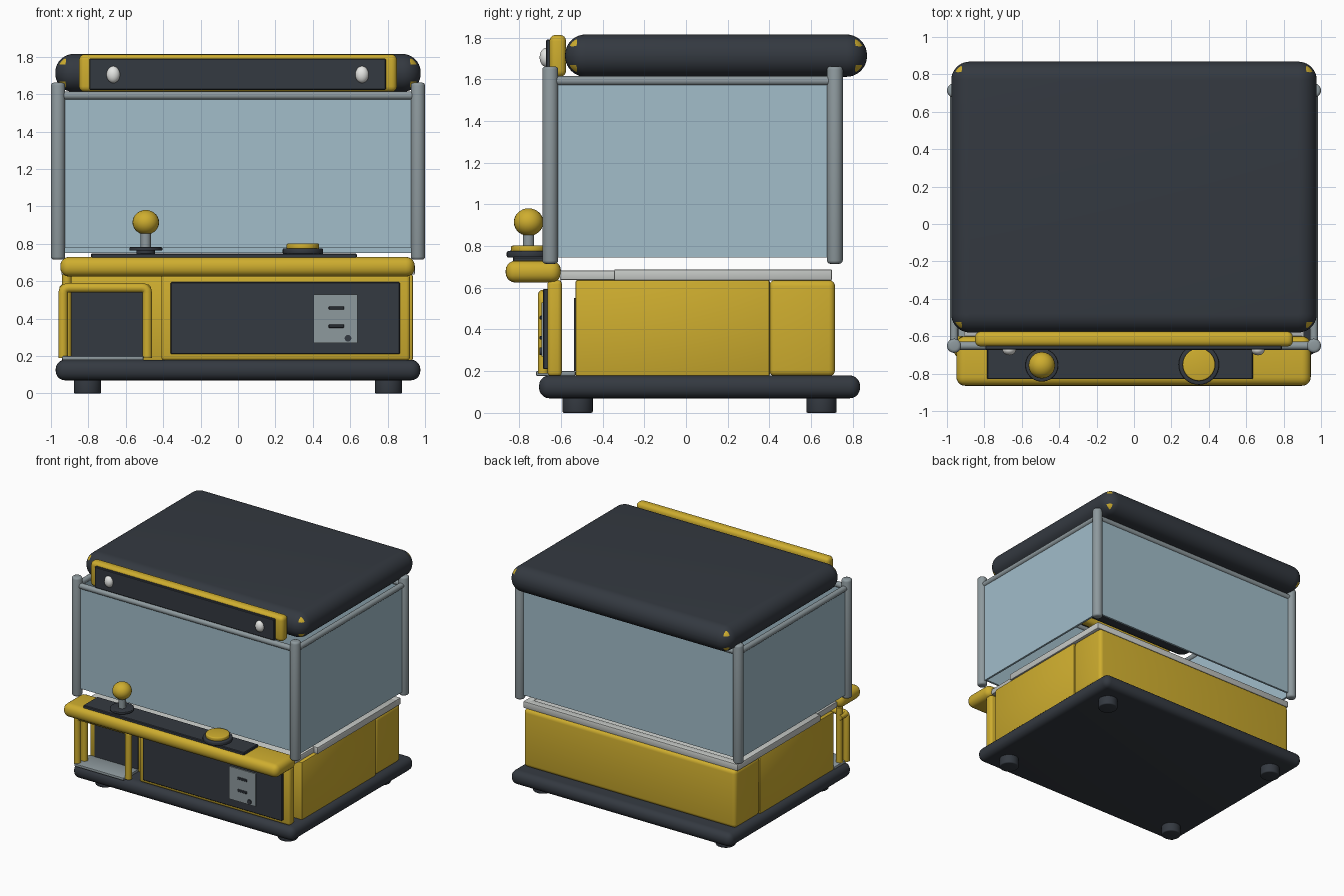
import bpy, bmesh, math
from mathutils import Vector

if "Cube" in bpy.data.objects:
    bpy.data.objects.remove(bpy.data.objects["Cube"])


def material(name, rgb):
    m = bpy.data.materials.new(name)
    m.diffuse_color = (*rgb, 1)
    m.use_nodes = True
    m.node_tree.nodes["Principled BSDF"].inputs["Base Color"].default_value = m.diffuse_color
    return m


YELLOW = material("yellow", (0.62, 0.42, 0.028))
DARK = material("charcoal", (0.034, 0.041, 0.052))
GLASS = material("pale blue glass", (0.36, 0.51, 0.59))
METAL = material("steel grey", (0.27, 0.32, 0.34))
DECK = material("light grey", (0.56, 0.58, 0.56))
WHITE = material("lamp white", (0.78, 0.79, 0.77))


def finish(name, bm, mat):
    bmesh.ops.recalc_face_normals(bm, faces=bm.faces)
    me = bpy.data.meshes.new(name)
    bm.to_mesh(me)
    bm.free()
    ob = bpy.data.objects.new(name, me)
    bpy.context.collection.objects.link(ob)
    me.materials.append(mat)
    bpy.ops.object.select_all(action='DESELECT')
    ob.select_set(True)
    bpy.context.view_layer.objects.active = ob
    bpy.ops.object.shade_smooth_by_angle(angle=math.radians(35))
    return ob


def box(name, x, y, z, mat, bevel=0, seg=4):
    """Box from (min, max) ranges with optional rounded edges."""
    bm = bmesh.new()
    bmesh.ops.create_cube(bm, size=1)
    for v in bm.verts:
        v.co = [r[0] if c < 0 else r[1] for c, r in zip(v.co, (x, y, z))]
    if bevel:
        bmesh.ops.bevel(bm, geom=bm.edges[:], offset=bevel, segments=seg,
                        profile=0.5, affect='EDGES')
    return finish(name, bm, mat)


def rod(name, a, b, r, mat, bevel=0, sides=24):
    """Cylinder between two points with optional rounded ends."""
    a, b = Vector(a), Vector(b)
    bm = bmesh.new()
    bmesh.ops.create_cone(bm, cap_ends=True, segments=sides, radius1=r,
                          radius2=r, depth=(b - a).length)
    if bevel:
        rims = [e for e in bm.edges if abs(e.verts[0].co.z - e.verts[1].co.z) < 1e-5]
        bmesh.ops.bevel(bm, geom=rims, offset=bevel, segments=3,
                        profile=0.5, affect='EDGES')
    q = Vector((0, 0, 1)).rotation_difference(b - a)
    for v in bm.verts:
        v.co = q @ v.co + (a + b) / 2
    return finish(name, bm, mat)


def ball(name, c, r, mat):
    """Ellipsoid with the given radii."""
    bm = bmesh.new()
    bmesh.ops.create_uvsphere(bm, u_segments=24, v_segments=14, radius=1)
    for v in bm.verts:
        v.co = [p * s + o for p, s, o in zip(v.co, r, c)]
    return finish(name, bm, mat)


def tube(name, pts, r, mat):
    """Bent pipe through points with softened corners."""
    cu = bpy.data.curves.new(name, 'CURVE')
    cu.dimensions = '3D'
    cu.bevel_depth, cu.bevel_resolution, cu.use_fill_caps = r, 4, True
    path = [Vector(pts[0])]
    for p, c, n in zip(pts, pts[1:], pts[2:]):
        p, c, n = Vector(p), Vector(c), Vector(n)
        s, e = c + (p - c).normalized() * 0.03, c + (n - c).normalized() * 0.03
        path += [s * (1 - t) ** 2 + c * 2 * t * (1 - t) + e * t * t
                 for t in (0, 0.33, 0.67, 1)]
    path.append(Vector(pts[-1]))
    sp = cu.splines.new('POLY')
    sp.points.add(len(path) - 1)
    for q, co in zip(sp.points, path):
        q.co = (*co, 1)
        q.radius = 1
    ob = bpy.data.objects.new(name, cu)
    bpy.context.collection.objects.link(ob)
    cu.materials.append(mat)
    return ob


# Base and feet
box("base", (-0.975, 0.975), (-0.705, 0.835), (0.07, 0.18), DARK, 0.05, 5)
for x in (-0.805, 0.805):
    for y in (-0.52, 0.65):
        rod("foot", (x, y, 0), (x, y, 0.09), 0.073, DARK, 0.008)

# Cabinet body in two sections, with the deck on top
box("body_front", (-0.935, 0.935), (-0.53, 0.402), (0.175, 0.637), YELLOW, 0.01, 2)
box("body_back", (-0.935, 0.935), (0.398, 0.715), (0.175, 0.637), YELLOW, 0.03, 4)
box("deck", (-0.91, 0.91), (-0.605, 0.69), (0.637, 0.683), DECK, 0.006, 2)
for s in (-1, 1):
    box("deck_side_rail", sorted((s * 0.89, s * 0.945)), (-0.345, 0.698),
        (0.635, 0.688), DECK, 0.006, 2)
box("deck_back_rail", (-0.945, 0.945), (0.64, 0.7), (0.635, 0.688), DECK, 0.006, 2)

# Front door with coin plate
box("door_frame", (-0.41, 0.92), (-0.665, -0.595), (0.175, 0.637), YELLOW, 0.02, 3)
box("door_panel", (-0.36, 0.865), (-0.685, -0.64), (0.21, 0.595), DARK, 0.004, 1)
box("coin_plate", (0.405, 0.64), (-0.694, -0.68), (0.27, 0.53), METAL)
for z in (0.36, 0.457):
    box("coin_slot", (0.485, 0.567), (-0.702, -0.69), (z - 0.009, z + 0.009), DARK, 0.003, 1)
rod("coin_lock", (0.588, -0.69, 0.295), (0.588, -0.702, 0.295), 0.018, DARK)

# Prize opening, tray and guard pipes
box("prize_opening", (-0.89, -0.505), (-0.538, -0.528), (0.2, 0.55), DARK)
box("prize_tray", (-0.94, -0.505), (-0.72, -0.53), (0.178, 0.2), METAL, 0.006, 2)
tube("prize_guard", [(-0.935, -0.685, 0.19), (-0.935, -0.685, 0.565),
                     (-0.485, -0.685, 0.565), (-0.485, -0.685, 0.19)], 0.026, YELLOW)
for x in (-0.935, -0.485):
    rod("guard_arm", (x, -0.685, 0.563), (x, -0.6, 0.563), 0.02, YELLOW)
rod("opening_post", (-0.915, -0.625, 0.18), (-0.915, -0.625, 0.635), 0.025, YELLOW)

# Control console
box("console", (-0.95, 0.945), (-0.865, -0.6), (0.625, 0.73), YELLOW, 0.047, 5)
box("control_plate", (-0.785, 0.635), (-0.83, -0.65), (0.72, 0.749), DARK, 0.005, 1)
J = (-0.493, -0.755)
rod("joystick_collar", (*J, 0.745), (*J, 0.765), 0.05, DARK)
rod("joystick_base", (*J, 0.763), (*J, 0.782), 0.088, DARK, 0.005)
rod("joystick_stick", (*J, 0.77), (*J, 0.87), 0.027, METAL)
ball("joystick_knob", (*J, 0.915), (0.071, 0.071, 0.066), YELLOW)
B = (0.347, -0.752)
rod("button_ring", (*B, 0.745), (*B, 0.776), 0.108, DARK, 0.008, 32)
rod("button_cap", (*B, 0.77), (*B, 0.802), 0.087, YELLOW, 0.008, 32)

# Glass box with corner posts and top rails
X, YF, YB = 0.962, -0.651, 0.714
for x in (-X, X):
    box("side_glass", (x - 0.008, x + 0.008), (YF, YB), (0.745, 1.59), GLASS)
    rod("side_rail", (x, YF, 1.593), (x, YB, 1.593), 0.022, METAL)
    for y in (YF, YB):
        rod("corner_post", (x, y, 0.715), (x, y, 1.662), 0.038, METAL, 0.016)
for y, z in ((YF, 0.777), (YB, 0.75)):
    box("glass_pane", (-X, X), (y - 0.008, y + 0.008), (z, 1.59), GLASS)
    rod("cross_rail", (-X, y, 1.593), (X, y, 1.593), 0.022, METAL)

# Roof with yellow corner caps
roof = box("roof", (-0.977, 0.977), (-0.58, 0.868), (1.612, 1.815), DARK, 0.099, 10)
roof.data.materials.append(YELLOW)
for p in roof.data.polygons:
    if min(abs(c) for c in p.normal) > 0.4:
        p.material_index = 1

# Header sign with lamps
box("header_frame", (-0.85, 0.85), (-0.655, -0.575), (1.612, 1.813), YELLOW, 0.03, 4)
box("header_panel", (-0.795, 0.79), (-0.672, -0.62), (1.622, 1.79), DARK, 0.005, 1)
for x in (-0.667, 0.663):
    ball("header_lamp", (x, -0.672, 1.705), (0.036, 0.03, 0.045), WHITE)
